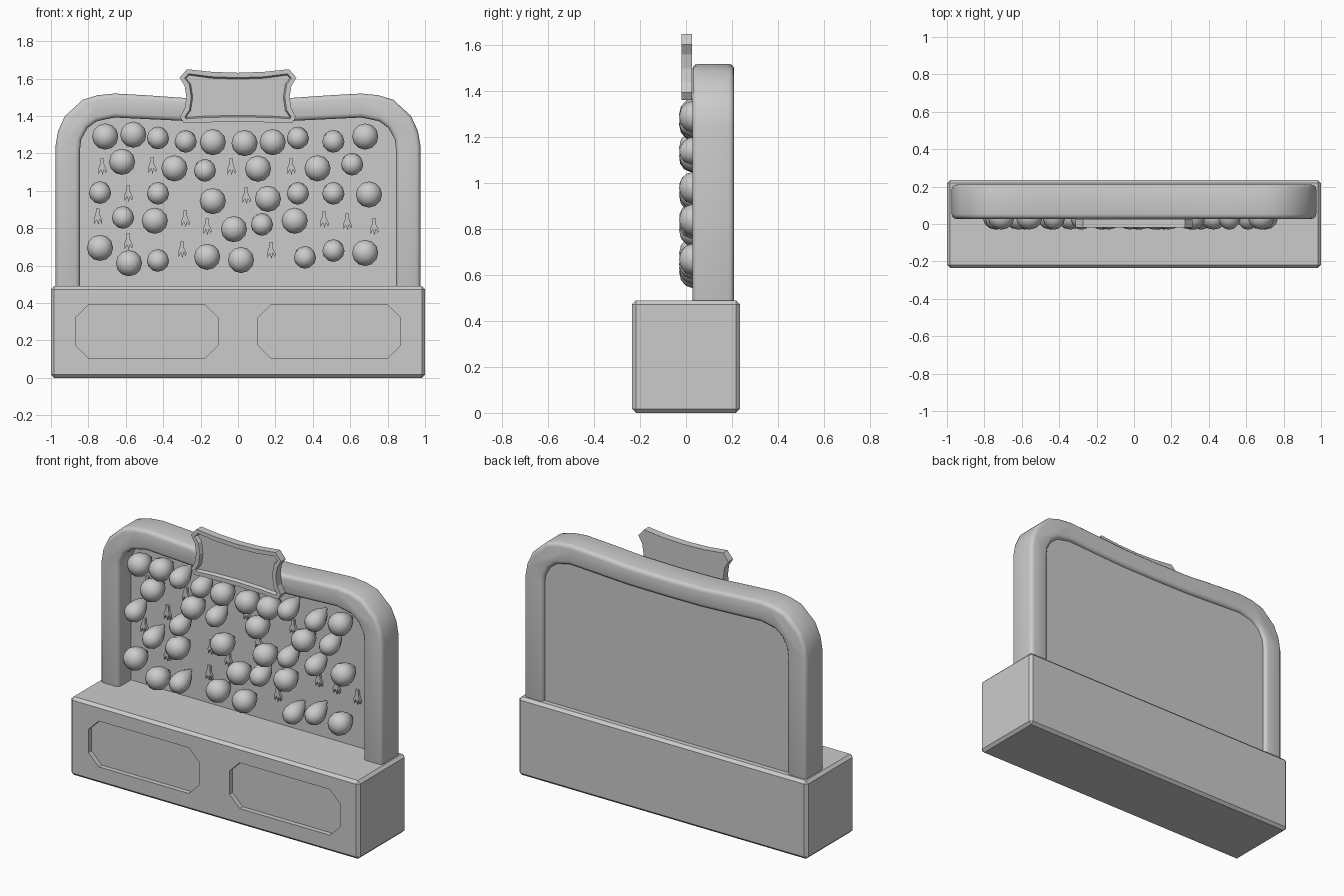
import bpy, bmesh, math
from mathutils import Matrix, Vector

if "Cube" in bpy.data.objects:
    bpy.data.objects.remove(bpy.data.objects["Cube"])


def finish(name, bm, smooth=None):
    bmesh.ops.recalc_face_normals(bm, faces=bm.faces[:])
    me = bpy.data.meshes.new(name)
    bm.to_mesh(me)
    bm.free()
    ob = bpy.data.objects.new(name, me)
    bpy.context.collection.objects.link(ob)
    if smooth:
        activate(ob)
        bpy.ops.object.shade_smooth_by_angle(angle=math.radians(smooth))
    return ob


def activate(ob):
    bpy.ops.object.select_all(action='DESELECT')
    ob.select_set(True)
    bpy.context.view_layer.objects.active = ob


def prism_bm(pts, y0, y1):
    """Extrude an x,z outline from y0 (front) to y1 (back)."""
    bm = bmesh.new()
    face = bm.faces.new([bm.verts.new((x, y0, z)) for x, z in pts])
    ext = bmesh.ops.extrude_face_region(bm, geom=[face])
    for v in ext['geom']:
        if isinstance(v, bmesh.types.BMVert):
            v.co.y = y1
    # extrusion keeps or drops the first cap depending on context
    if not any(all(abs(v.co.y - y0) < 1e-6 for v in f.verts) for f in bm.faces):
        bm.faces.new([v for v in bm.verts if abs(v.co.y - y0) < 1e-6])
    bmesh.ops.recalc_face_normals(bm, faces=bm.faces[:])
    return bm


def mirrored(half):
    """Left half outline ending at x = 0 -> full outline."""
    return half + [(-x, z) for x, z in reversed(half) if abs(x) > 1e-6]


def bevel(ob, width, segments):
    m = ob.modifiers.new("bevel", 'BEVEL')
    m.width, m.segments = width, segments
    m.limit_method, m.angle_limit = 'ANGLE', math.radians(50)


# counter base with two sunken chamfered panels
base = finish("base", prism_bm([(-1, 0), (1, 0), (1, .49), (-1, .49)], -.235, .235))
bevel(base, .017, 1)
cutters = []
for s in (-1, 1):
    w, h, c = .382, .143, .07
    octagon = [(-w, -h + c), (-w + c, -h), (w - c, -h), (w, -h + c),
               (w, h - c), (w - c, h), (-w + c, h), (-w, h - c)]
    cut = finish("panel_cutter", prism_bm([(x + s * .488, z + .248) for x, z in octagon], -.4, -.205))
    cut.hide_render = True
    m = base.modifiers.new("panel", 'BOOLEAN')
    m.operation, m.solver, m.object = 'DIFFERENCE', 'EXACT', cut
    cutters.append(cut)
activate(base)
for m in list(base.modifiers):
    bpy.ops.object.modifier_apply(modifier=m.name)
for cut in cutters:
    bpy.data.objects.remove(cut)

# rounded arch frame
outer = mirrored([(-.975, .45), (-.975, 1.245), (-.962, 1.32), (-.925, 1.4), (-.83, 1.487),
                  (-.75, 1.511), (-.66, 1.52), (-.48, 1.51), (-.25, 1.494), (0, 1.49)])
inner = mirrored([(-.845, .45), (-.845, 1.22), (-.838, 1.275), (-.805, 1.335), (-.755, 1.372),
                  (-.66, 1.392), (-.48, 1.383), (-.25, 1.372), (0, 1.37)])
frame = finish("arch_frame", prism_bm(outer + inner[::-1], .028, .21))
bevel(frame, .024, 3)
activate(frame)
bpy.ops.object.modifier_apply(modifier="bevel")
bpy.ops.object.shade_smooth_by_angle(angle=math.radians(40))

# back board set inside the frame
finish("back_board", prism_bm([(x * 1.015, z + .012) for x, z in inner], .15, .188))

# sign plate with a sunken face
sign_pts = mirrored([(0, 1.369), (-.17, 1.366), (-.29, 1.362), (-.31, 1.395), (-.285, 1.44), (-.276, 1.5),
                     (-.285, 1.56), (-.312, 1.605), (-.273, 1.65), (-.14, 1.636), (0, 1.631)])
sign_bm = prism_bm(sign_pts, -.02, .026)
front = min(sign_bm.faces, key=lambda f: f.calc_center_median().y)
bmesh.ops.inset_region(sign_bm, faces=[front], thickness=.026)
bmesh.ops.inset_region(sign_bm, faces=[front], thickness=.008, depth=-.02)
finish("sign_plate", sign_bm)


# balloons: egg shapes lathed about y, narrow end on the board
PROFILE = [(0, -.03), (.035, -.022), (.06, .0), (.07, .03), (.064, .065),
           (.045, .105), (.02, .135), (.01, .15)]


def balloon(x, z, scale, tilt):
    bm = bmesh.new()
    n = 12
    rings = [[bm.verts.new((r * math.cos(a), y, r * math.sin(a)))
              for a in (2 * math.pi * i / n for i in range(n))] for r, y in PROFILE[1:]]
    tip = bm.verts.new((0, PROFILE[0][1], 0))
    for i in range(n):
        j = (i + 1) % n
        bm.faces.new((tip, rings[0][i], rings[0][j]))
        for a, b in zip(rings, rings[1:]):
            bm.faces.new((a[i], b[i], b[j], a[j]))
    bm.faces.new(rings[-1])
    pivot = Matrix.Translation((0, .03, 0))
    bm.transform(Matrix.Translation((x, 0, z)) @ pivot @ Matrix.Rotation(math.radians(tilt), 4, 'X')
                 @ Matrix.Diagonal((scale, 1, scale, 1)) @ pivot.inverted())
    finish("balloon", bm, 60)


big = [(-.71, 1.29), (-.56, 1.3), (-.135, 1.26), (.035, 1.255), (.185, 1.26), (.68, 1.29),
       (-.62, 1.155), (-.34, 1.12), (.107, 1.118), (.425, 1.12), (-.135, .945), (.16, .957),
       (.7, .98), (-.445, .84), (-.022, .795), (.303, .84), (-.738, .695), (-.583, .613),
       (-.165, .647), (.016, .63), (.68, .668)]
small = [(-.428, 1.28), (-.28, 1.262), (.32, 1.28), (.51, 1.262), (-.177, 1.107), (.61, 1.14),
         (-.738, .988), (-.428, .984), (.32, .984), (.51, .984), (-.615, .855), (.128, .818),
         (-.428, .625), (.358, .642), (.51, .678)]
for x, z in big:
    balloon(x, z, 1, 0)
for x, z in small:
    balloon(x, z, .85, 20)

# burst balloon scraps: knot with three ragged tails
SCRAP = [(-.008, .045), (.01, .045), (.012, .01), (.024, -.015), (.022, -.038), (.01, -.012),
         (.004, -.045), (-.006, -.014), (-.018, -.04), (-.022, -.012), (-.012, .01)]
scraps = [(-.727, 1.128), (-.46, 1.134), (-.037, 1.128), (.283, 1.128), (-.588, .984),
          (.043, .973), (-.75, .86), (-.283, .85), (-.166, .807), (.46, .845),
          (.583, .834), (.727, .807), (-.588, .727), (-.3, .684), (.176, .68)]
for x, z in scraps:
    finish("burst_scrap", prism_bm([(x + a, z + b) for a, b in SCRAP], .135, .152))
